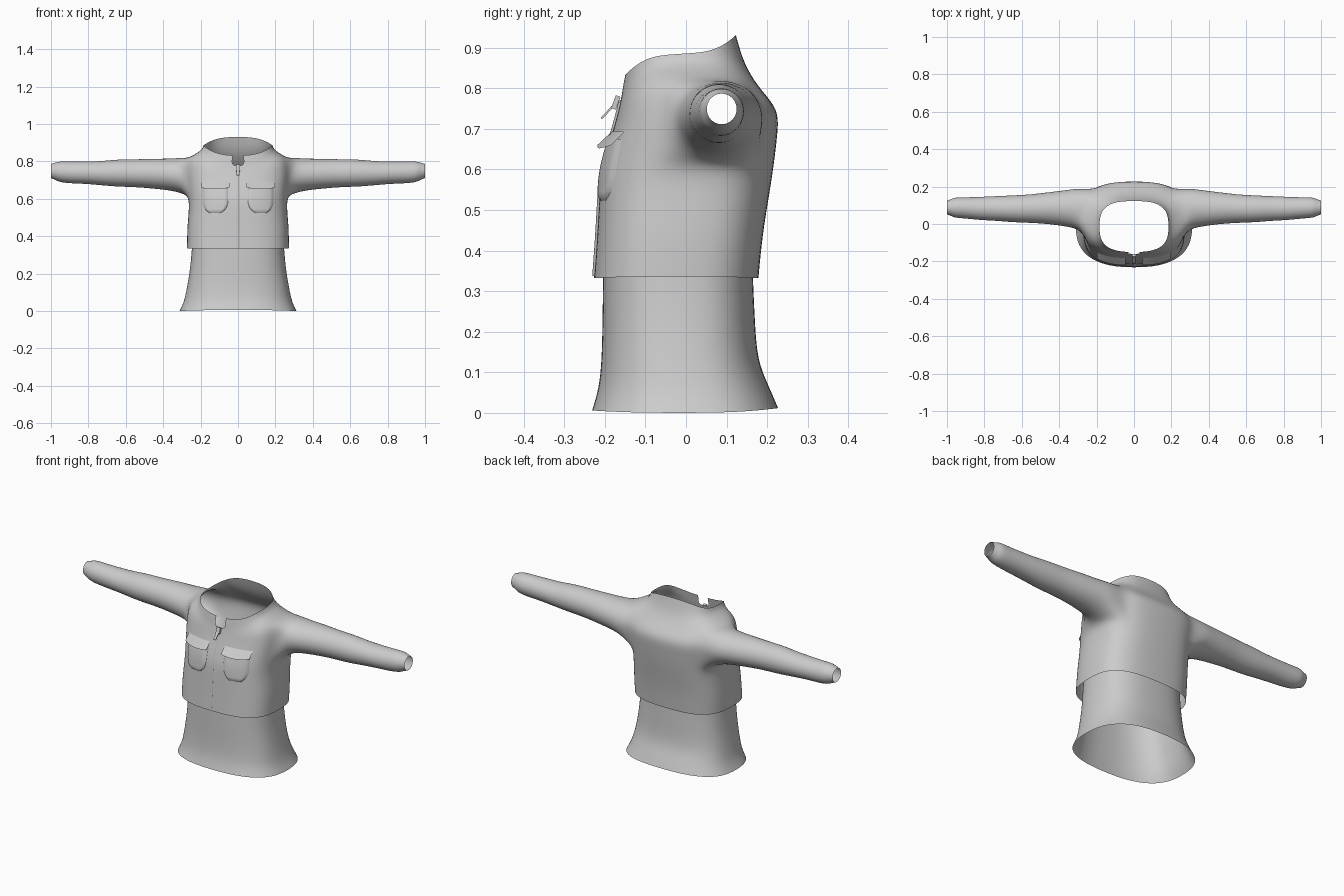
import bpy, bmesh, math
from mathutils import Vector
from mathutils.bvhtree import BVHTree

if "Cube" in bpy.data.objects:
    bpy.data.objects.remove(bpy.data.objects["Cube"])

# ring angles: 15 degree steps plus a narrow column at the front centre
ANG = [math.radians(a) for a in [-86] + list(range(-75, 256, 15)) + [266]]
N = len(ANG)


def spow(v, p):
    return math.copysign(abs(v) ** (2 / p), v)


def ring(bm, rx, yf, yb, zf, zs, zb, p):
    """Boxy oval; height may differ at the front, side and back."""
    out = []
    for a in ANG:
        s = math.sin(a)
        z = zs + ((zb if s > 0 else zf) - zs) * s * s
        out.append(bm.verts.new((rx * spow(math.cos(a), p),
                                 (yf + yb) / 2 + (yb - yf) / 2 * spow(s, p), z)))
    return out


def strip(bm, a, b, skip=()):
    for i in range(len(a)):
        j = (i + 1) % len(a)
        if i not in skip:
            bm.faces.new((a[i], a[j], b[j], b[i]))


def finish(bm, name, subdiv=0):
    bmesh.ops.recalc_face_normals(bm, faces=bm.faces)
    for f in bm.faces:
        f.smooth = True
    me = bpy.data.meshes.new(name)
    bm.to_mesh(me)
    bm.free()
    ob = bpy.data.objects.new(name, me)
    bpy.context.collection.objects.link(ob)
    if subdiv:
        m = ob.modifiers.new("smooth", 'SUBSURF')
        m.levels = m.render_levels = subdiv
        m.boundary_smooth = 'PRESERVE_CORNERS'
    return ob


# jacket body: hem to collar (half width, front y, back y, z front / side / back)
BODY = [(.274, -.227, .18, .332, .336, .332),
        (.274, -.219, .19, .44, .44, .44),
        (.264, -.214, .207, .54, .54, .54),
        (.264, -.209, .218, .60, .61, .61),
        (.272, -.192, .226, .66, .68, .68),
        (.278, -.176, .232, .71, .75, .745),
        (.265, -.166, .19, .75, .82, .79),
        (.208, -.160, .158, .775, .853, .835),
        (.192, -.155, .138, .805, .87, .88),
        (.186, -.150, .124, .832, .885, .932)]
bm = bmesh.new()
rows = [ring(bm, *r, 2.9) for r in BODY]
for r in range(len(rows) - 1):
    skip = set()
    if 3 <= r < 6:                       # armholes
        skip |= set(range(5, 9)) | set(range(15, 19))
    if r >= 7:                           # collar notch
        skip.add(N - 1)
    strip(bm, rows[r], rows[r + 1], skip)

# sleeves grown from the armholes (x, centre y, centre z, radius y, radius z)
SLEEVE = [(.30, .082, .725, .112, .098), (.36, .084, .73, .100, .087),
          (.46, .085, .735, .087, .082), (.55, .082, .737, .078, .076),
          (.65, .081, .738, .074, .075), (.73, .083, .737, .068, .066),
          (.82, .083, .740, .064, .061), (.90, .086, .741, .058, .060),
          (.955, .088, .745, .057, .057), (.975, .088, .747, .047, .048),
          (1.0, .088, .749, .038, .039)]
hole = ([(3, c) for c in range(5, 10)] + [(4, 9), (5, 9)] +
        [(6, c) for c in range(9, 4, -1)] + [(5, 5), (4, 5)])
for side in (1, -1):
    prev = [rows[r][c if side > 0 else N - 1 - c] for r, c in hole]
    for x, cy, cz, ry, rz in SLEEVE:
        cur = []
        for i in range(len(hole)):
            t = math.radians(-141.4) + math.tau * i / len(hole)
            cur.append(bm.verts.new((side * x, cy + ry * math.cos(t), cz + rz * math.sin(t))))
        strip(bm, prev, cur)
        prev = cur
jacket = finish(bm, "jacket", 2)

# shirt hanging out below the jacket
SHIRT = [(.315, -.232, .229, .006, 0, .012), (.290, -.215, .204, .06, .05, .07),
         (.274, -.208, .177, .13, .13, .13), (.257, -.206, .171, .23, .23, .23),
         (.248, -.205, .166, .34, .34, .34), (.246, -.203, .166, .38, .38, .38)]
bm = bmesh.new()
rows = [ring(bm, *r, 2.6) for r in SHIRT]
for a, b in zip(rows, rows[1:]):
    strip(bm, a, b)
finish(bm, "shirt_hem", 2)

# surface lookup so details follow the chest
bpy.context.view_layer.update()
tree = BVHTree.FromObject(jacket, bpy.context.evaluated_depsgraph_get())


def front_y(x, z):
    hit = tree.ray_cast(Vector((x, -1, z)), Vector((0, 1, 0)))[0]
    return hit.y if hit and hit.y < -.05 else -.16


def patch(name, nu, nv, fn):
    """Grid sheet; fn(u, v) gives x, z and distance in front of the chest."""
    bm = bmesh.new()
    g = []
    for j in range(nv + 1):
        row = []
        for i in range(nu + 1):
            x, z, off = fn(i / nu * 2 - 1, j / nv)
            row.append(bm.verts.new((x, front_y(x, z) - off, z)))
        g.append(row)
    for j in range(nv):
        for i in range(nu):
            bm.faces.new((g[j][i], g[j][i + 1], g[j + 1][i + 1], g[j + 1][i]))
    return finish(bm, name)


# chest pockets with flaps
for side, tag in ((1, "left"), (-1, "right")):
    def pocket(u, v):
        w = .072 * (1 if v < .5 else max(.12, 1 - ((v - .5) * 2) ** 2.6) ** .5)
        rim = abs(u) > .95 or v > .97
        return side * (.122 + u * w), .675 - .155 * v, -.003 if rim else .008

    def flap(u, v):
        return side * (.122 + u * .077), .694 - v * (.034 + .008 * (1 - u * u)), .002 + .026 * v
    patch("pocket_" + tag, 12, 12, pocket)
    patch("pocket_flap_" + tag, 8, 3, flap)

# zip down the front
patch("zip_strip", 4, 24, lambda u, v: (u * .008, .77 - v * .433, .005 * (1 - abs(u))))


def block(name, loc, size, tilt):
    bpy.ops.mesh.primitive_cube_add(size=1, location=loc, rotation=(tilt, 0, 0))
    ob = bpy.context.object
    ob.name = name
    ob.scale = size
    b = ob.modifiers.new("bevel", 'BEVEL')
    b.width = .002


block("zip_slider", (0, -.173, .765), (.022, .012, .034), -.35)
block("zip_pull", (0, -.193, .742), (.014, .005, .045), -.75)
